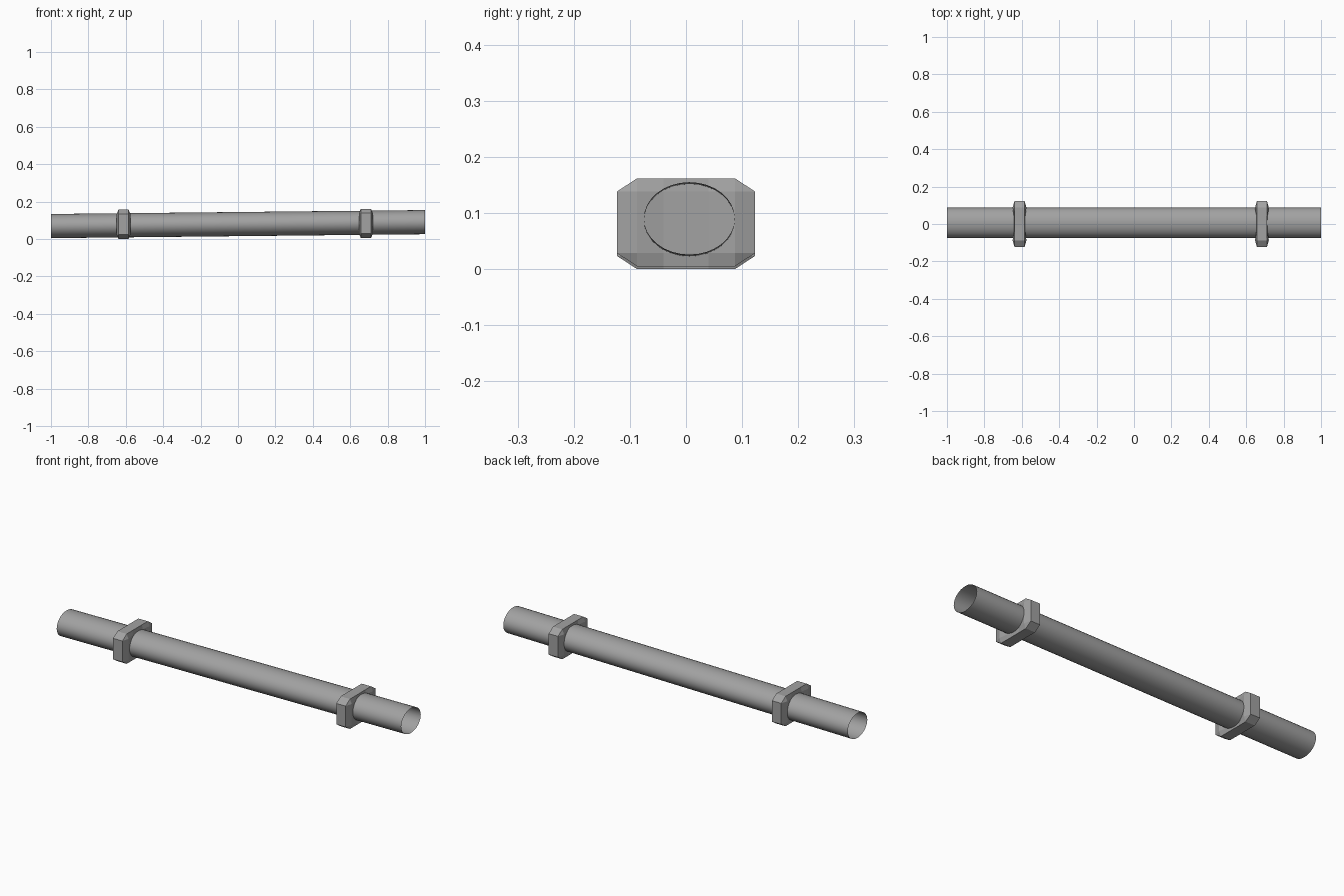
import bpy, bmesh, math

cube = bpy.data.objects.get("Cube")
if cube:
    bpy.data.objects.remove(cube)

grey = bpy.data.materials.new("plain_grey")
grey.use_nodes = True
colour = (0.36, 0.36, 0.36, 1)
grey.diffuse_color = colour
grey.node_tree.nodes["Principled BSDF"].inputs["Base Color"].default_value = colour


def loft(name, rings, cap):
    """Skin a row of closed rings and optionally close both ends."""
    bm = bmesh.new()
    loops = [[bm.verts.new(p) for p in ring] for ring in rings]
    n = len(loops[0])
    for a, b in zip(loops, loops[1:]):
        for i in range(n):
            j = (i + 1) % n
            bm.faces.new((a[i], a[j], b[j], b[i]))
    if cap:
        bm.faces.new(loops[0])
        bm.faces.new(loops[-1])
    bmesh.ops.remove_doubles(bm, verts=bm.verts, dist=0.0001)
    bmesh.ops.recalc_face_normals(bm, faces=bm.faces)
    mesh = bpy.data.meshes.new(name)
    bm.to_mesh(mesh)
    bm.free()
    mesh.materials.append(grey)
    obj = bpy.data.objects.new(name, mesh)
    bpy.context.collection.objects.link(obj)
    return obj


# Open oval tube, rising slightly towards the left end
def oval(x, z, sides=32):
    angles = [math.tau * i / sides for i in range(sides)]
    return [(x, 0.006 + 0.081 * math.cos(a), z + 0.0645 * math.sin(a)) for a in angles]


tube = loft("tube", [oval(-1, 0.0695), oval(1, 0.0905)], cap=False)
for face in tube.data.polygons:
    face.use_smooth = True

# Eight-sided collars whose broad faces bulge beside the tube
EDGE = 0.027


def collar(name, x, z):
    # station: y, half height, half thickness of the broad face
    half = [(0.123, 0.055, EDGE), (0.087, 0.0785, 0.037), (0.04, 0.0785, 0.030)]
    stations = [(-y, h, t) for y, h, t in half] + half[::-1]
    rings = []
    for y, h, t in stations:
        side = [(EDGE, h), (t, 0.055), (t, -0.055), (EDGE, -h)]
        ring = side + [(-dx, dz) for dx, dz in reversed(side)]
        rings.append([(x + dx, y, z + dz) for dx, dz in ring])
    return loft(name, rings, cap=True)


collar("right_collar", -0.612, 0.0785)
collar("left_collar", 0.684, 0.0835)
